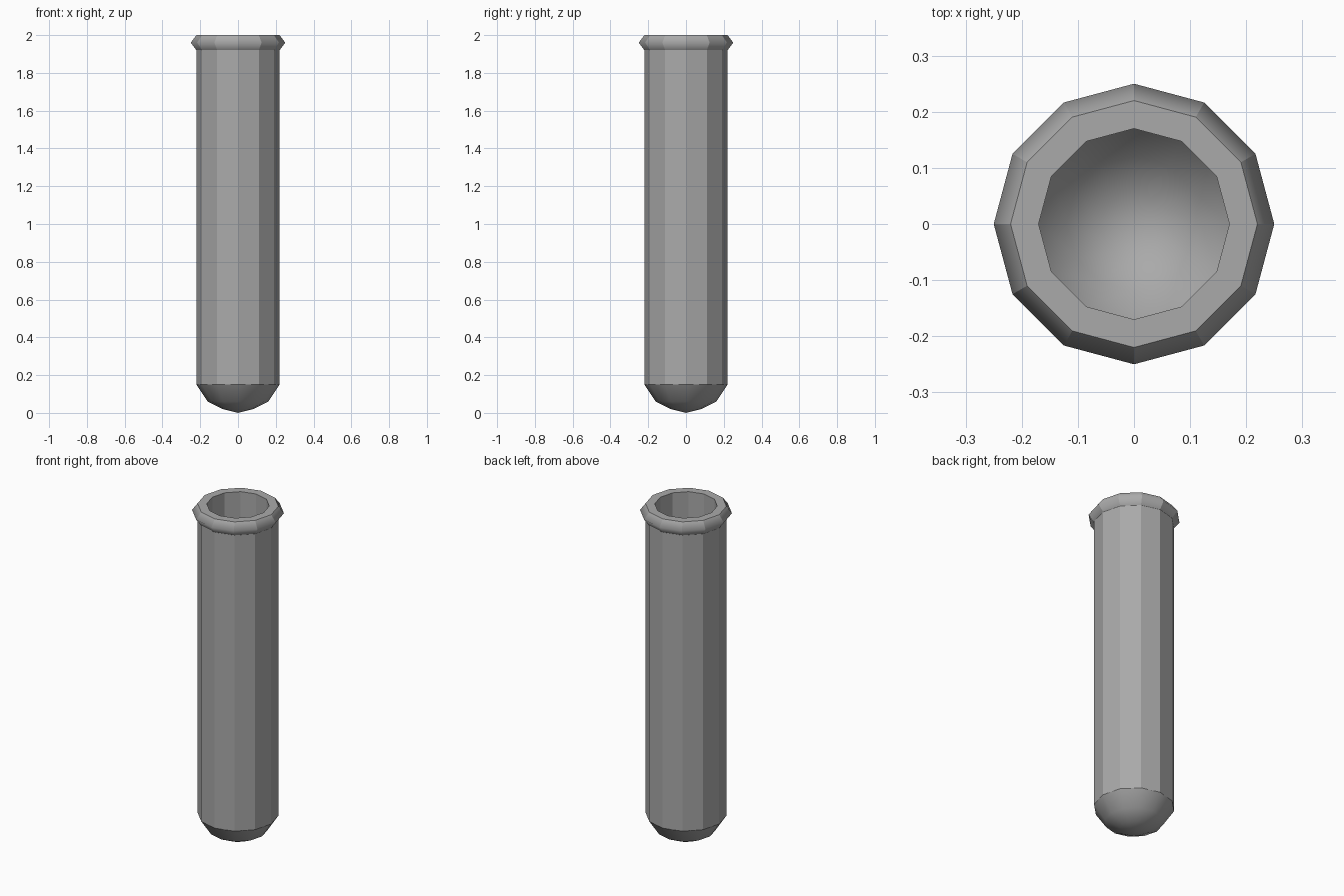
import bpy, bmesh
from math import sin, cos, tau

SIDES = 12

cube = bpy.data.objects.get("Cube")
if cube:
    bpy.data.objects.remove(cube, do_unlink=True)

grey = bpy.data.materials.new("plain grey")
grey.use_nodes = True
colour = (0.4, 0.4, 0.4, 1)
grey.diffuse_color = colour
grey.node_tree.nodes["Principled BSDF"].inputs["Base Color"].default_value = colour

# Closed section of the tube: outer dome, wall, lip, rim, bore, inner dome
outer_dome = [(0, 0), (0.08, 0.02), (0.16, 0.06), (0.22, 0.15)]
lip = [(0.22, 1.92), (0.25, 1.96), (0.22, 2.0)]
inner_dome = [(0.17, 2.0), (0.17, 0.18), (0.12, 0.11), (0.06, 0.075), (0, 0.06)]

bm = bmesh.new()


def ring(r, z):
    """One ring of the lathe, or a single point on the axis."""
    if r == 0:
        return [bm.verts.new((0, 0, z))] * SIDES
    return [bm.verts.new((r * cos(tau * i / SIDES), r * sin(tau * i / SIDES), z))
            for i in range(SIDES)]


rings = [ring(r, z) for r, z in outer_dome + lip + inner_dome]
for low, high in zip(rings, rings[1:]):
    for i in range(SIDES):
        j = (i + 1) % SIDES
        corners = list(dict.fromkeys((low[i], low[j], high[j], high[i])))
        bm.faces.new(corners).smooth = True

# Flat-sided wall and lip, with crisp edges at the rim and the domes
for edge in bm.edges:
    a, b = (v.co for v in edge.verts)
    upright = max(a.z, b.z) > 0.3 and abs(a.z - b.z) > 0.01
    level = abs(a.z - b.z) < 0.001 and (a.z > 1.99 or 0.14 < a.z < 0.2)
    wall_top = abs(a.z - b.z) < 0.001 and abs(a.z - 1.92) < 0.001
    edge.smooth = not (upright or level or wall_top)

mesh = bpy.data.meshes.new("test_tube")
bm.to_mesh(mesh)
bm.free()
mesh.materials.append(grey)
tube = bpy.data.objects.new("test_tube", mesh)
bpy.context.collection.objects.link(tube)
